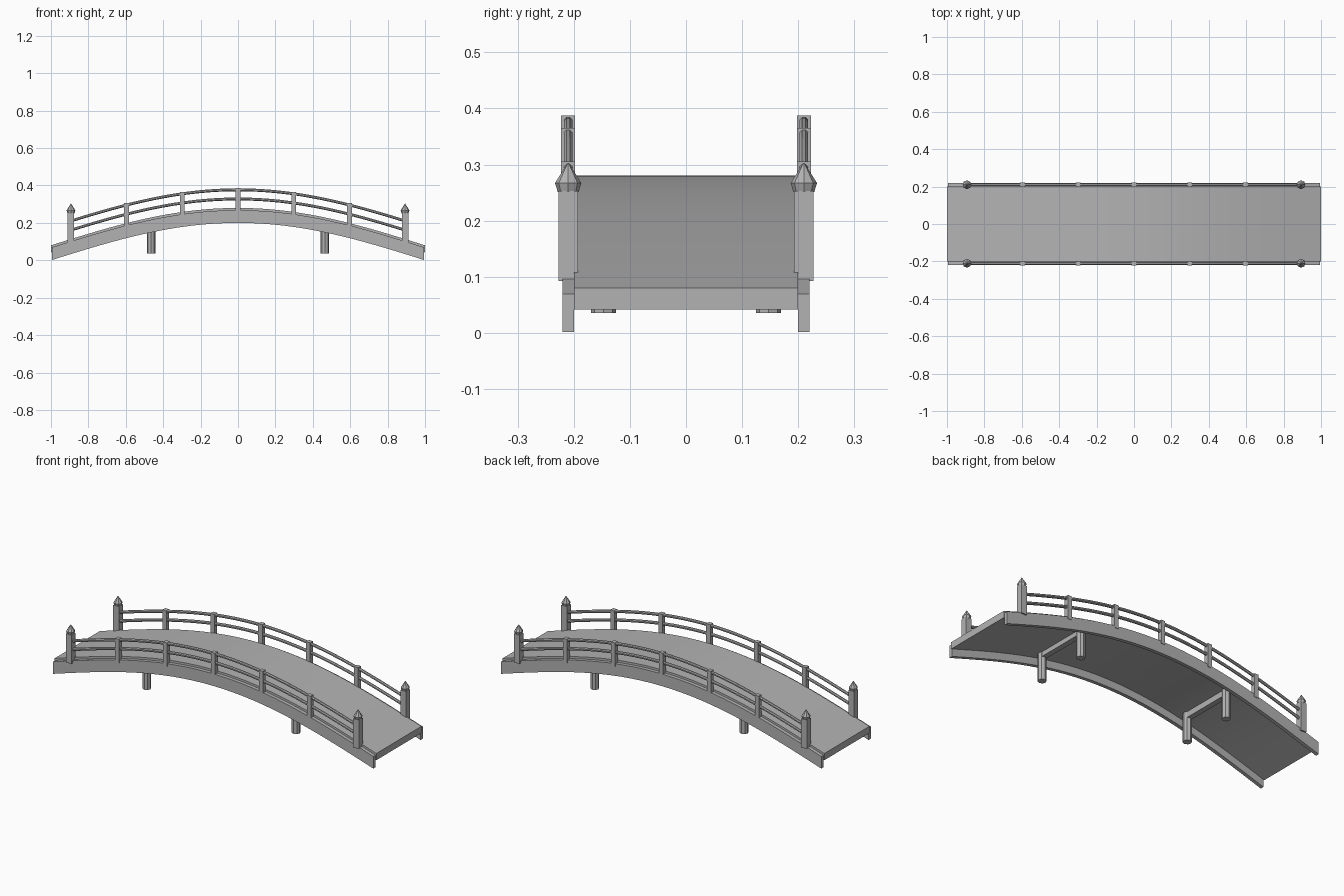
import bpy, bmesh, math
from mathutils import Matrix

if "Cube" in bpy.data.objects:
    bpy.data.objects.remove(bpy.data.objects["Cube"], do_unlink=True)

grey = bpy.data.materials.new("plain grey")
grey.use_nodes = True
GREY = (0.45, 0.45, 0.45, 1)
grey.diffuse_color = GREY
grey.node_tree.nodes["Principled BSDF"].inputs["Base Color"].default_value = GREY

SIDE = 0.21          # distance of each railing from the middle
POST_X = 0.893       # position of the end posts


def arch(x):
    """Height of the arch above the bridge ends."""
    return 0.2 * math.cos(math.pi * x / 2)


def finish(name, bm, smooth=False):
    bmesh.ops.recalc_face_normals(bm, faces=bm.faces)
    mesh = bpy.data.meshes.new(name)
    bm.to_mesh(mesh)
    bm.free()
    mesh.materials.append(grey)
    obj = bpy.data.objects.new(name, mesh)
    bpy.context.collection.objects.link(obj)
    if smooth:
        bpy.ops.object.select_all(action="DESELECT")
        obj.select_set(True)
        bpy.context.view_layer.objects.active = obj
        bpy.ops.object.shade_smooth_by_angle(angle=math.radians(30))
    return obj


def sweep(name, section, half_length, steps=32):
    """Carry a y-z cross-section along the arch."""
    bm = bmesh.new()
    rings = []
    for i in range(steps + 1):
        x = half_length * (2 * i / steps - 1)
        rings.append([bm.verts.new((x, y, z + arch(x))) for y, z in section])
    n = len(section)
    for a, b in zip(rings, rings[1:]):
        for k in range(n):
            bm.faces.new((a[k], a[(k + 1) % n], b[(k + 1) % n], b[k]))
    bm.faces.new(rings[0])
    bm.faces.new(rings[-1])
    return finish(name, bm, smooth=True)


def rect(y0, y1, z0, z1):
    return [(y0, z0), (y1, z0), (y1, z1), (y0, z1)]


def circle(y, z, r, n=8):
    angles = [2 * math.pi * (k + 0.5) / n for k in range(n)]
    return [(y + r * math.cos(a), z + r * math.sin(a)) for a in angles]


def box(name, x, y, z0, z1, wx, wy):
    bm = bmesh.new()
    bmesh.ops.create_cube(bm, size=1, matrix=Matrix.Translation((x, y, (z0 + z1) / 2))
                          @ Matrix.Diagonal((wx, wy, z1 - z0, 1)))
    return finish(name, bm)


def lathe(name, x, y, profile, sides=8):
    """Stack cone sections from a list of (radius, height)."""
    bm = bmesh.new()
    rings = []
    for r, z in profile:
        rings.append([bm.verts.new((x + r * math.cos(2 * math.pi * k / sides),
                                    y + r * math.sin(2 * math.pi * k / sides), z))
                      for k in range(sides)])
    for a, b in zip(rings, rings[1:]):
        for k in range(sides):
            j = (k + 1) % sides
            bm.faces.new((a[k], a[j], b[j], b[k]))
    bm.faces.new(rings[0])
    bm.faces.new(rings[-1])
    return finish(name, bm)


# Walking deck
sweep("deck", rect(-0.2, 0.2, 0.042, 0.08), 1.0)

for side, s in (("left_side", 1), ("right_side", -1)):
    y = s * SIDE
    # Side beam and the two handrails
    sweep("side_beam_" + side, rect(y - 0.01, y + 0.01, 0.0, 0.068), 0.995)
    sweep("top_rail_" + side, circle(y, 0.177, 0.0085), POST_X)
    sweep("middle_rail_" + side, circle(y, 0.128, 0.0085), POST_X)

    # Railing posts
    for i in range(-2, 3):
        x = 0.298 * i
        box("railing_post_" + side, x, y, arch(x) + 0.055, arch(x) + 0.187, 0.025, 0.025)

    # End posts with pointed caps
    for e in (-1, 1):
        box("end_post_" + side, e * POST_X, y, 0.092, 0.253, 0.035, 0.035)
        lathe("post_cap_" + side, e * POST_X, y,
              [(0.0185, 0.251), (0.0235, 0.267), (0.001, 0.303)])

# Supports under the deck
for e in (-1, 1):
    x = e * 0.464
    for s in (-1, 1):
        lathe("support_column", x, s * 0.147, [(0.0225, 0.035), (0.0225, 0.195)])
    box("support_crossbeam", x, 0, 0.162, 0.195, 0.03, 0.294)
